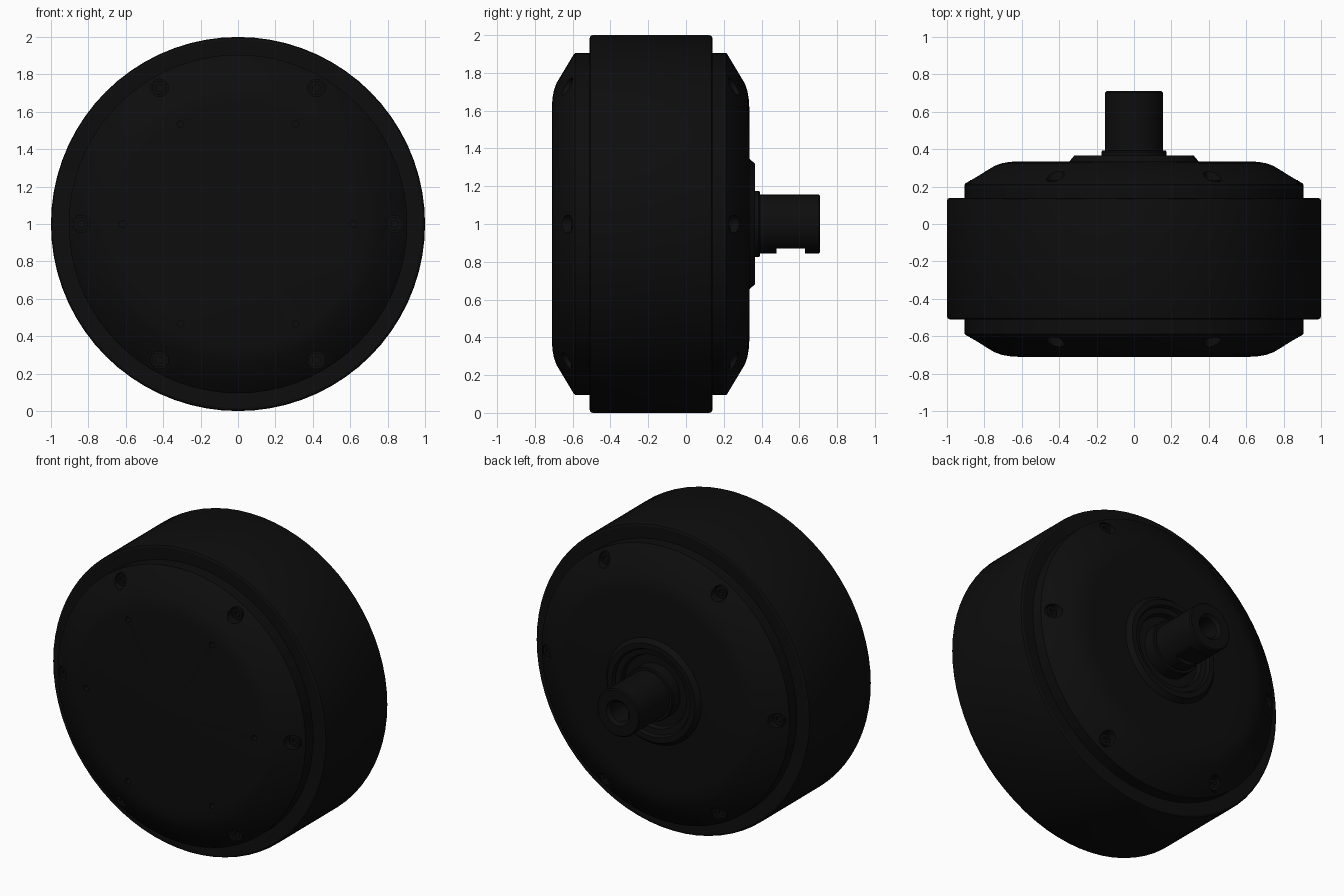
import bpy, bmesh, math
from mathutils import Matrix, Vector

cube = bpy.data.objects.get("Cube")
if cube:
    bpy.data.objects.remove(cube, do_unlink=True)

AXIS = Vector((0, 0, 1))
FRONT, BACK = -0.71, 0.335
TURN = Matrix.Rotation(math.pi / 2, 4, 'X')

black = bpy.data.materials.new("matte black")
black.use_nodes = True
black.diffuse_color = (0.004, 0.004, 0.004, 1)
black.node_tree.nodes["Principled BSDF"].inputs["Base Color"].default_value = black.diffuse_color


def finish(bm, name):
    bmesh.ops.remove_doubles(bm, verts=bm.verts, dist=1e-5)
    bmesh.ops.recalc_face_normals(bm, faces=bm.faces)
    mesh = bpy.data.meshes.new(name)
    bm.to_mesh(mesh)
    bm.free()
    mesh.materials.append(black)
    ob = bpy.data.objects.new(name, mesh)
    bpy.context.collection.objects.link(ob)
    return ob


def lathe(name, profile, steps=72):
    """Spin a closed (radius, y) profile about the motor axis."""
    bm = bmesh.new()
    vs = [bm.verts.new((r, y, 1)) for r, y in profile]
    edges = [bm.edges.new((a, b)) for a, b in zip(vs, vs[1:] + vs[:1])]
    bmesh.ops.spin(bm, geom=vs + edges, cent=AXIS, axis=(0, 1, 0),
                   angle=math.tau, steps=steps, use_duplicate=False)
    bmesh.ops.dissolve_degenerate(bm, dist=1e-6, edges=bm.edges)
    return finish(bm, name)


def bolt_circle(name, rings):
    """Six cylinders for each (circle radius, cylinder radius, y0, y1, sides)."""
    bm = bmesh.new()
    for circle, r, y0, y1, sides in rings:
        for i in range(6):
            a = i * math.pi / 3
            place = Matrix.Translation((circle * math.cos(a), (y0 + y1) / 2,
                                        1 + circle * math.sin(a)))
            bmesh.ops.create_cone(bm, cap_ends=True, segments=sides, radius1=r,
                                  radius2=r, depth=abs(y1 - y0), matrix=place @ TURN)
    return finish(bm, name)


def cut(ob, cutter):
    mod = ob.modifiers.new("cut", 'BOOLEAN')
    mod.operation, mod.solver, mod.object = 'DIFFERENCE', 'EXACT', cutter
    bpy.context.view_layer.objects.active = ob
    bpy.ops.object.modifier_apply(modifier=mod.name)
    bpy.data.objects.remove(cutter, do_unlink=True)


# Outer rim with softened edges
rim = lathe("outer_rim", [(0.85, -0.505), (0.985, -0.51), (0.996, -0.505), (1, -0.493),
                          (1, 0.123), (0.996, 0.135), (0.985, 0.14), (0.85, 0.135)])
parts = [rim]

# Domed covers, each with six recessed screws
dome = [(0.62, 0), (0.665, 0.003), (0.705, 0.01), (0.745, 0.024),
        (0.9, 0.117), (0.905, 0.123), (0.905, 0.25)]
for side, face, s in (("front", FRONT, 1), ("rear", BACK, -1)):
    if s > 0:
        centre = [(0, face)]
    else:
        # Raised hub ring with a recessed seat around the shaft
        centre = [(0, 0.31), (0.23, 0.31), (0.24, 0.34), (0.275, 0.345), (0.285, 0.365),
                  (0.32, 0.365), (0.345, face)]
    profile = centre + [(r, face + s * d) for r, d in dome] + [(0, face + s * 0.25)]
    cover = lathe(side + "_cover", profile)
    holes = [(0.84, 0.047, face - s * 0.05, face + s * 0.125, 20)]
    if s > 0:
        holes.append((0.615, 0.018, face - 0.05, face + 0.05, 12))
    cut(cover, bolt_circle("hole_cutter", holes))
    screws = bolt_circle(side + "_screws", [(0.84, 0.038, face + s * 0.1, face + s * 0.13, 20)])
    cut(screws, bolt_circle("socket_cutter",
                            [(0.84, 0.021, face + s * 0.08, face + s * 0.118, 6)]))
    parts += [cover, screws]

# Shaft with collar, hollow bore and a keyway underneath
shaft = lathe("shaft", [(0, 0.28), (0.175, 0.28), (0.175, 0.385), (0.17, 0.392), (0.155, 0.392),
                        (0.155, 0.703), (0.148, 0.71), (0.085, 0.71), (0.065, 0.69),
                        (0.065, 0.5), (0, 0.47)], 48)
bm = bmesh.new()
bmesh.ops.create_cube(bm, size=1, matrix=Matrix.Translation((0, 0.555, 0.82))
                      @ Matrix.Diagonal((0.4, 0.15, 0.1, 1)))
cut(shaft, finish(bm, "keyway_cutter"))
parts.append(shaft)

# Smooth shading with crisp edges
bpy.ops.object.select_all(action='DESELECT')
for ob in parts:
    ob.select_set(True)
bpy.context.view_layer.objects.active = rim
bpy.ops.object.shade_smooth_by_angle(angle=math.radians(25))
